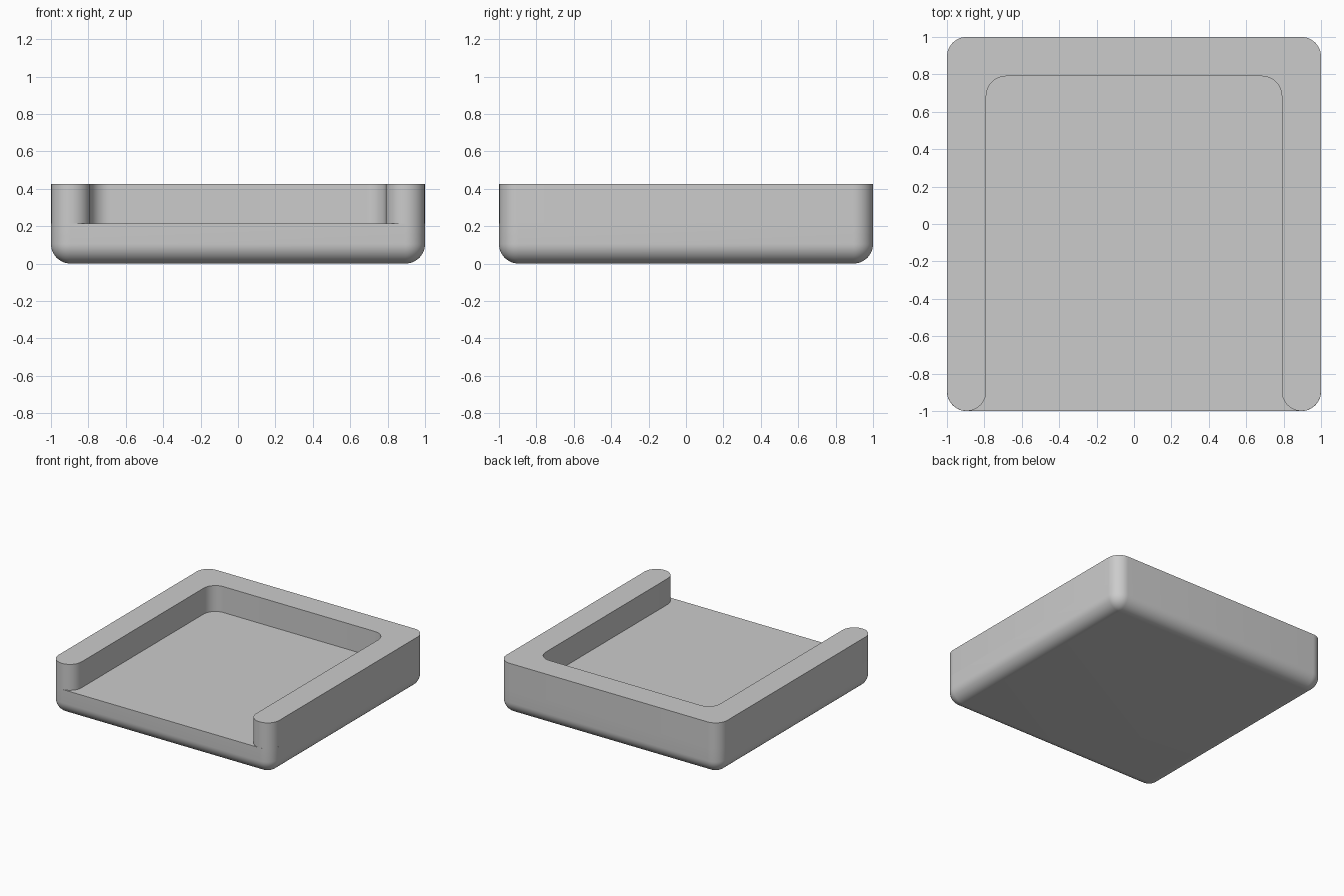
import bpy, bmesh
from math import sin, cos, pi, radians

HALF, INNER, R = 1.0, 0.79, 0.105
FLOOR, TOP = 0.213, 0.425
STEPS = 12

cube = bpy.data.objects.get("Cube")
if cube:
    bpy.data.objects.remove(cube, do_unlink=True)

grey = bpy.data.materials.new("light grey")
grey.use_nodes = True
grey.diffuse_color = (0.6, 0.6, 0.6, 1)
grey.node_tree.nodes["Principled BSDF"].inputs["Base Color"].default_value = (0.6, 0.6, 0.6, 1)


def arc(cx, cy, r, start, end):
    """Points of an arc, angles in degrees."""
    return [(cx + r * cos(radians(start + (end - start) * i / STEPS)),
             cy + r * sin(radians(start + (end - start) * i / STEPS)))
            for i in range(STEPS + 1)]


def rounded_square(r):
    c = HALF - R
    pts = []
    for k, (sx, sy) in enumerate([(1, 1), (-1, 1), (-1, -1), (1, -1)]):
        pts += arc(sx * c, sy * c, r, 90 * k, 90 * k + 90)
    return pts


def loft(name, layers, cap_bottom):
    """Skin a stack of (outline, height) layers and cap its ends."""
    bm = bmesh.new()
    rings = [[bm.verts.new((x, y, z)) for x, y in pts] for pts, z in layers]
    for low, high in zip(rings, rings[1:]):
        for i in range(len(low)):
            j = (i + 1) % len(low)
            bm.faces.new((low[i], low[j], high[j], high[i]))
    bm.faces.new(rings[-1])
    if cap_bottom:
        bm.faces.new(rings[0][::-1])
    bmesh.ops.remove_doubles(bm, verts=bm.verts, dist=0.0001)
    bmesh.ops.recalc_face_normals(bm, faces=bm.faces)
    mesh = bpy.data.meshes.new(name)
    bm.to_mesh(mesh)
    bm.free()
    mesh.materials.append(grey)
    obj = bpy.data.objects.new(name, mesh)
    bpy.context.collection.objects.link(obj)
    bpy.ops.object.select_all(action="DESELECT")
    obj.select_set(True)
    bpy.context.view_layer.objects.active = obj
    bpy.ops.object.shade_smooth_by_angle(angle=radians(30))
    return obj


# Tray base with a fully rounded underside edge
layers = []
for i in range(STEPS + 1):
    a = pi / 2 * i / STEPS
    layers.append((rounded_square(max(R * sin(a), 0.001)), R - R * cos(a)))
layers.append((rounded_square(R), FLOOR))
loft("tray_base", layers, True)

# U-shaped rim, open at the front with rounded ends
c, mid = HALF - R, (HALF + INNER) / 2
end_r = (HALF - INNER) / 2
right = arc(mid, -HALF + end_r, end_r, 180, 360) + arc(c, c, R, 0, 90)
left = arc(-c, c, R, 90, 180) + arc(-mid, -HALF + end_r, end_r, 180, 360)
inside = (arc(-INNER + R, INNER - R, R, 180, 90)
          + arc(INNER - R, INNER - R, R, 90, 0))
outline = right + left + inside
loft("tray_rim", [(outline, FLOOR), (outline, TOP)], False)
